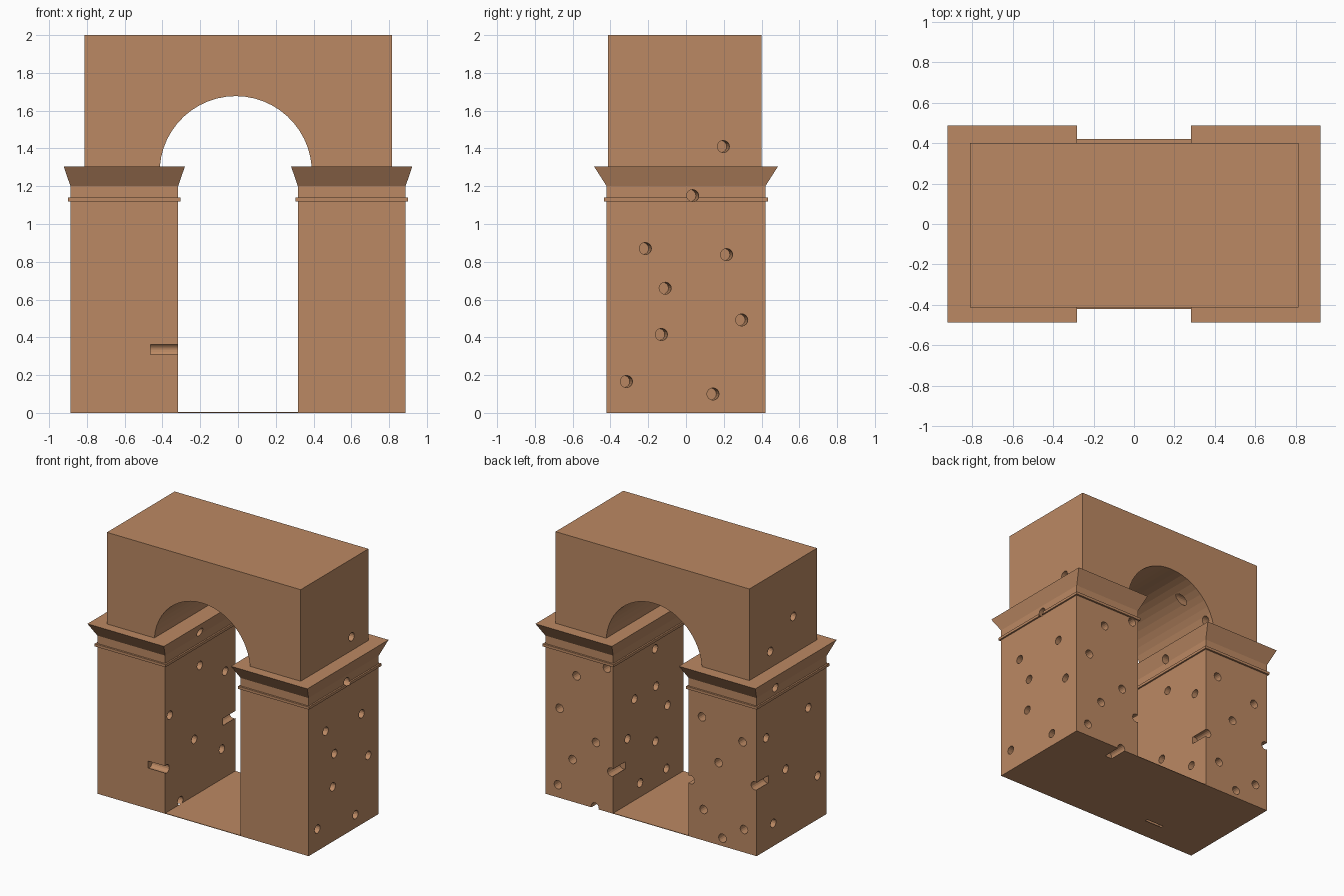
import bpy, bmesh, math
from mathutils import Matrix, Vector

if "Cube" in bpy.data.objects:
    bpy.data.objects.remove(bpy.data.objects["Cube"])

stone = bpy.data.materials.new("tan_stone")
stone.diffuse_color = (0.50, 0.25, 0.125, 1)
stone.use_nodes = True
stone.node_tree.nodes["Principled BSDF"].inputs["Base Color"].default_value = stone.diffuse_color

PX, HX, HY = 0.602, 0.285, 0.42      # pier centre and half sizes
HOLE_R, HOLE_DEPTH = 0.032, 0.145


def make_object(name, bm):
    bmesh.ops.recalc_face_normals(bm, faces=bm.faces[:])
    mesh = bpy.data.meshes.new(name)
    bm.to_mesh(mesh)
    bm.free()
    mesh.materials.append(stone)
    ob = bpy.data.objects.new(name, mesh)
    bpy.context.collection.objects.link(ob)
    return ob


def pier(name, cx):
    # stacked rectangular loops: shaft, thin band, neck, flared capital
    bm = bmesh.new()
    loops = []
    for z, ex, ey in ((0, 0, 0), (1.12, 0, 0), (1.12, .012, .014), (1.14, .012, .014),
                      (1.14, 0, 0), (1.2, 0, 0), (1.305, .036, .067)):
        loops.append([bm.verts.new((cx + sx * (HX + ex), sy * (HY + ey), z))
                      for sx, sy in ((-1, -1), (1, -1), (1, 1), (-1, 1))])
    for a, b in zip(loops, loops[1:]):
        for i in range(4):
            j = (i + 1) % 4
            bm.faces.new((a[i], a[j], b[j], b[i]))
    bm.faces.new(loops[0])
    bm.faces.new(loops[-1])
    return make_object(name, bm)


def arch_block():
    # rectangle with a round arch cut from its lower edge, extruded along y
    r, cx, cz, base = 0.403, -0.012, 1.274, 1.305
    a0 = math.asin((base - cz) / r)
    pts = [(-.812, base), (-.812, 2), (.815, 2), (.815, base)]
    n = 24
    for i in range(n + 1):
        a = a0 + (math.pi - 2 * a0) * i / n
        pts.append((cx + r * math.cos(a), cz + r * math.sin(a)))
    bm = bmesh.new()
    face = bm.faces.new([bm.verts.new((x, -.412, z)) for x, z in pts])
    ext = bmesh.ops.extrude_face_region(bm, geom=[face])
    bmesh.ops.translate(bm, vec=(0, .812, 0),
                        verts=[v for v in ext["geom"] if isinstance(v, bmesh.types.BMVert)])
    return make_object("arch_block", bm)


def drill(ob, holes):
    # holes: (point on surface, direction going inward)
    bm = bmesh.new()
    out = 0.08
    for p, d in holes:
        d = Vector(d).normalized()
        centre = Vector(p) + d * (HOLE_DEPTH - out) / 2
        rot = d.to_track_quat('Z', 'Y').to_matrix().to_4x4()
        bmesh.ops.create_cone(bm, cap_ends=True, segments=16, radius1=HOLE_R, radius2=HOLE_R,
                              depth=HOLE_DEPTH + out, matrix=Matrix.Translation(centre) @ rot)
    cutter = make_object("hole_cutter", bm)
    cutter.hide_render = True
    mod = ob.modifiers.new("holes", 'BOOLEAN')
    mod.operation, mod.solver, mod.object = 'DIFFERENCE', 'EXACT', cutter
    mod.use_self = True
    bpy.context.view_layer.objects.active = ob
    bpy.ops.object.modifier_apply(modifier=mod.name)
    bpy.data.objects.remove(cutter)


# right pier: outer side (y, z), inner side (y, z), back (x, z)
outer = [(.035, 1.15), (-.215, .87), (.215, .838), (-.11, .66), (.295, .492),
         (-.13, .415), (-.315, .166), (.143, .10)]
inner = [(-.083, 1.06), (.163, .772), (-.095, .772), (-.233, .575), (.247, .503),
         (-.089, .355), (.097, .11), (-.22, .099)]
back = [(.626, .963), (.37, 1.09), (.768, .679), (.462, .502), (.659, .32),
        (.781, .096), (.47, .01), (.333, .312)]
right_holes = [((PX + HX, y, z), (-1, -.1, 0)) for y, z in outer]
right_holes += [((PX - HX, y, z), (1, 0, 0)) for y, z in inner]
right_holes += [((x, HY, z), (0, -1, 0)) for x, z in back]
drill(pier("right_pier", PX), right_holes)

# left pier, same order
outer = [(.197, 1.195), (.305, .854), (-.2, .89), (.071, .528), (-.313, .331), (.22, .173)]
inner = [(-.017, 1.227), (-.005, .967), (.30, .807), (-.365, .727), (-.071, .431),
         (.259, .232), (-.239, .03), (-.403, .335)]
back = [(-.428, .934), (-.768, .835), (-.567, .624), (-.441, .235), (-.781, .174),
        (-.60, .06), (-.333, .432), (-.872, .53)]
left_holes = [((-PX - HX, y, z), (1, 0, 0)) for y, z in outer]
left_holes += [((-PX + HX, y, z), (-1, 0, 0)) for y, z in inner]
left_holes += [((x, HY, z), (0, -1, 0)) for x, z in back]
drill(pier("left_pier", -PX), left_holes)

# arch block holes: both ends and the left side of the vault
drill(arch_block(), [((.815, .198, 1.41), (-1, -.1, 0)),
                     ((-.812, .149, 1.43), (1, 0, 0)),
                     ((-.812, -.127, 1.59), (1, 0, 0)),
                     ((-.255, .223, 1.594), (-1, 0, 0)),
                     ((-.385, .335, 1.42), (-1, 0, 0))])

# thin floor between the piers
bm = bmesh.new()
bmesh.ops.create_cube(bm, size=1, matrix=Matrix.Translation((0, 0, .002))
                      @ Matrix.Diagonal((2 * (PX - HX), 2 * HY, .004, 1)))
make_object("passage_floor", bm)
